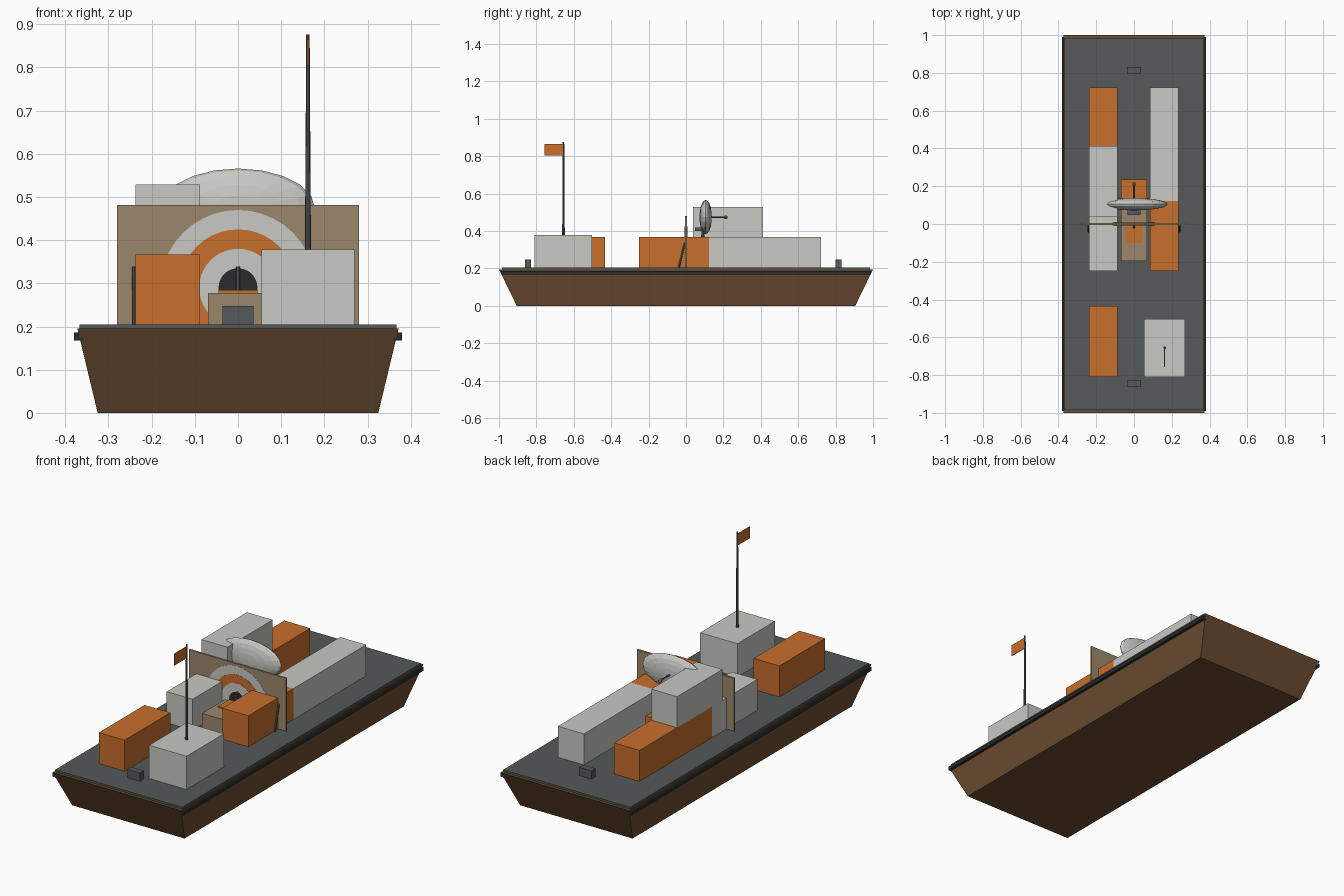
import bpy, bmesh, math
from mathutils import Vector

if "Cube" in bpy.data.objects:
    bpy.data.objects.remove(bpy.data.objects["Cube"])


def material(name, rgb):
    m = bpy.data.materials.new(name)
    m.diffuse_color = (*rgb, 1)
    m.use_nodes = True
    m.node_tree.nodes["Principled BSDF"].inputs["Base Color"].default_value = m.diffuse_color
    return m


BROWN = material("hull_brown", (0.155, 0.075, 0.032))
DECK = material("deck_grey", (0.09, 0.10, 0.103))
ORANGE = material("orange", (0.58, 0.158, 0.026))
LIGHT = material("light_grey", (0.58, 0.585, 0.55))
TAN = material("tan", (0.33, 0.245, 0.145))
BLACK = material("charcoal", (0.022, 0.024, 0.025))


def finish(name, bm, mat):
    bmesh.ops.recalc_face_normals(bm, faces=bm.faces)
    me = bpy.data.meshes.new(name)
    bm.to_mesh(me)
    bm.free()
    me.materials.append(mat)
    ob = bpy.data.objects.new(name, me)
    bpy.context.collection.objects.link(ob)
    return ob


def box(name, x, y, z, mat):
    """Box from (min, max) ranges on each axis."""
    bm = bmesh.new()
    bmesh.ops.create_cube(bm, size=1)
    for v in bm.verts:
        v.co = Vector([(r[0] + r[1]) / 2 + c * (r[1] - r[0])
                       for r, c in zip((x, y, z), v.co)])
    return finish(name, bm, mat)


def rod(name, a, b, r1, r2, mat, sides=8):
    """Round bar between two points."""
    a, b = Vector(a), Vector(b)
    bm = bmesh.new()
    bmesh.ops.create_cone(bm, cap_ends=True, segments=sides,
                          radius1=r1, radius2=r2, depth=(b - a).length)
    rot = (b - a).to_track_quat('Z', 'Y')
    for v in bm.verts:
        v.co = rot @ v.co + (a + b) / 2
    return finish(name, bm, mat)


def ball(name, centre, radii, mat, u=16, w=10):
    """Ellipsoid with its poles along y."""
    bm = bmesh.new()
    bmesh.ops.create_uvsphere(bm, u_segments=u, v_segments=w, radius=1)
    for v in bm.verts:
        x, y, z = v.co
        v.co = Vector(centre) + Vector((x * radii[0], z * radii[1], y * radii[2]))
    return finish(name, bm, mat)


# Hull: block flared towards the top
hull = box("hull", (-0.372, 0.372), (-1, 1), (0, 0.195), BROWN)
for v in hull.data.vertices:
    if v.co.z < 0.1:
        v.co.x *= 0.325 / 0.372
        v.co.y *= 0.905
box("deck", (-0.367, 0.367), (-0.985, 0.985), (0.19, 0.205), DECK)
for s, side in ((-1, "left"), (1, "right")):
    box("rub_rail_" + side, sorted((s * 0.36, s * 0.38)), (-0.99, 0.99),
        (0.168, 0.186), BLACK)

# Bollards at both ends
box("front_bollard", (-0.036, 0.036), (-0.862, -0.828), (0.2, 0.248), DECK)
box("rear_bollard", (-0.036, 0.036), (0.798, 0.832), (0.2, 0.248), DECK)

# Cargo containers and deck house
L, R = (-0.237, -0.088), (0.085, 0.235)
Z1 = (0.2, 0.367)
box("front_container", L, (-0.81, -0.433), Z1, ORANGE)
box("left_container_front", L, (-0.25, 0.122), Z1, LIGHT)
box("left_container_rear", L, (0.122, 0.722), Z1, ORANGE)
box("upper_container", L, (0.038, 0.412), (0.367, 0.529), LIGHT)
box("right_container_front", R, (-0.25, 0.122), Z1, ORANGE)
box("right_container_rear", R, (0.122, 0.722), Z1, LIGHT)
box("deck_house", (0.054, 0.27), (-0.81, -0.502), (0.2, 0.379), LIGHT)

# Mast and flag
rod("mast", (0.162, -0.655, 0.375), (0.162, -0.655, 0.876), 0.007, 0.004, DECK)
box("flag", (0.160, 0.164), (-0.757, -0.657), (0.805, 0.865), ORANGE)

# Target board with concentric discs and leaning struts
box("target_board", (-0.28, 0.28), (-0.005, 0.005), (0.2, 0.481), TAN)
for i, (r, mat) in enumerate(((0.18, LIGHT), (0.135, ORANGE), (0.09, LIGHT), (0.045, BLACK))):
    t = 0.0062 + i * 0.0008
    rod(f"target_disc_{i + 1}", (0, t, 0.29), (0, -t, 0.29), r, r, mat, 40)
for i, x in enumerate((-0.24, 0, 0.24)):
    rod(f"strut_{i + 1}", (x, -0.04, 0.2), (x, -0.006, 0.338), 0.005, 0.005, DECK)

# Low centre block with orange plate
box("centre_block", (-0.07, 0.07), (-0.197, 0.09), (0.2, 0.278), TAN)
box("centre_plate", (-0.045, 0.045), (-0.1, -0.005), (0.277, 0.285), ORANGE)
box("centre_rear_box", (-0.07, 0.07), (0.09, 0.235), (0.2, 0.278), ORANGE)

# Dish antenna
rod("dish_post", (0, 0.09, 0.27), (0, 0.09, 0.41), 0.01, 0.008, DECK)
box("dish_motor", (-0.035, 0.035), (0.048, 0.085), (0.4, 0.418), DECK)
ball("dish", (0, 0.105, 0.475), (0.178, 0.033, 0.091), LIGHT, 20, 10)
rod("feed_arm", (0, 0.12, 0.474), (0, 0.205, 0.474), 0.004, 0.004, DECK)
ball("feed_tip", (0, 0.212, 0.474), (0.01, 0.011, 0.01), ORANGE, 10, 6)
